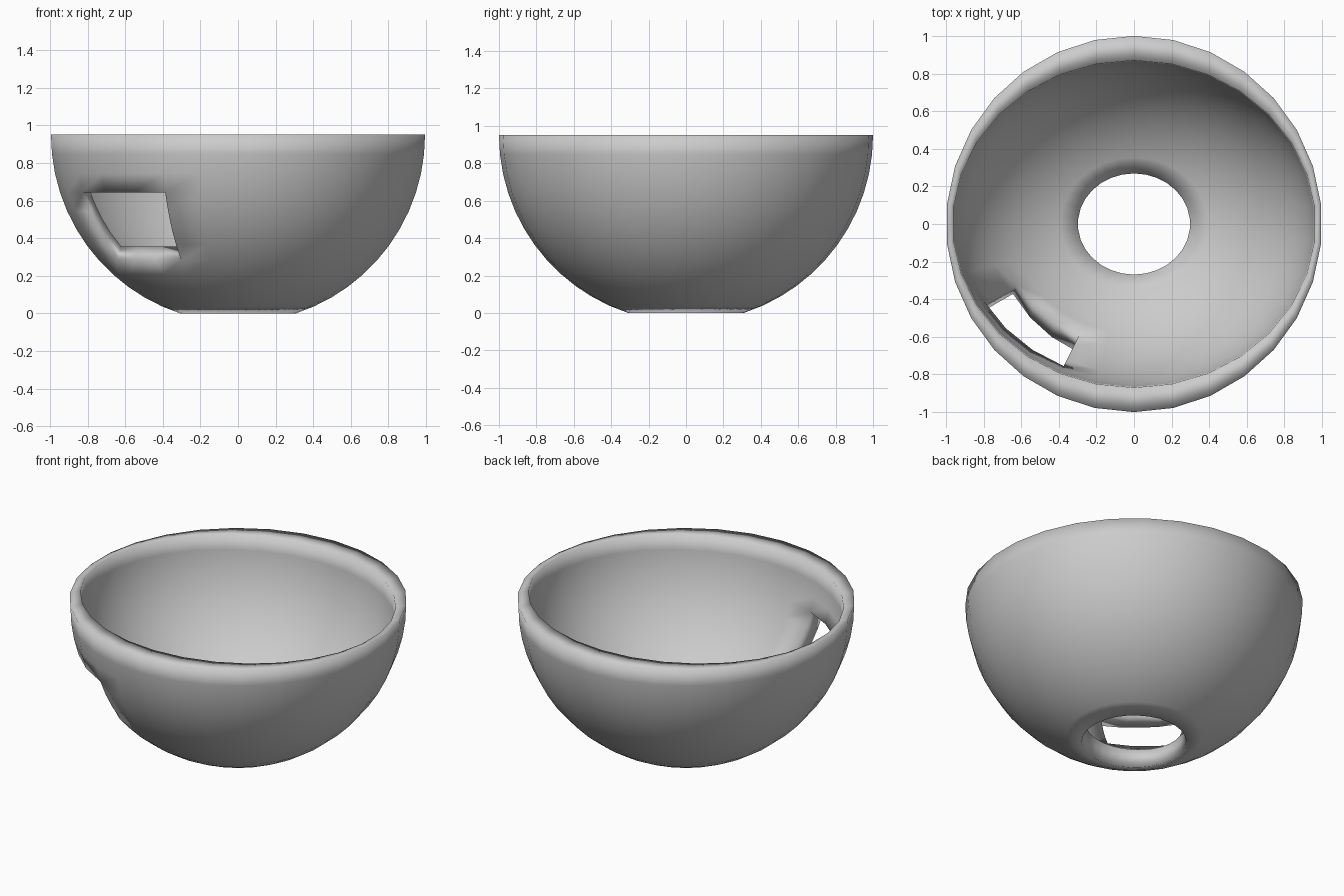
import bpy, bmesh
from math import sin, cos, radians
from mathutils import Vector

if "Cube" in bpy.data.objects:
    bpy.data.objects.remove(bpy.data.objects["Cube"])

SEGS, BANDS, STEP = 30, 12, 6      # 30 sides, 12 bands of 6 degrees below the rim
RIM_Z = sin(radians(72))           # cut so the bottom opening rests on z = 0
INNER = Vector((0.965, 0.87, 0.888))  # inner wall scale about the rim centre

bm = bmesh.new()


def shell(scale):
    """Rings of the lower hemisphere, from rim to bottom opening."""
    rings = []
    for b in range(BANDS + 1):
        e = radians(b * STEP)
        ring = []
        for s in range(SEGS):
            a = radians(s * 360 / SEGS)   # measured from -y towards -x
            ring.append(bm.verts.new((-sin(a) * cos(e) * scale.x,
                                      -cos(a) * cos(e) * scale.y,
                                      RIM_Z - sin(e) * scale.z)))
        rings.append(ring)
    return rings


outer, inner = shell(Vector((1, 1, 1))), shell(INNER)
twin = {o: i for ro, ri in zip(outer, inner) for o, i in zip(ro, ri)}

# Outer and inner walls, leaving the side window open
for b in range(BANDS):
    for s in range(SEGS):
        if 3 <= b < 7 and 2 <= s < 5:
            continue
        t = (s + 1) % SEGS
        quad = [outer[b][s], outer[b][t], outer[b + 1][t], outer[b + 1][s]]
        bm.faces.new(quad)
        bm.faces.new([twin[v] for v in reversed(quad)])

# Close the thickness at rim, bottom opening and window
border = [e for e in bm.edges if e.is_boundary and e.verts[0] in twin]
for e in border:
    u, v = e.verts
    bm.faces.new((u, v, twin[v], twin[u]))

# Drop unused vertices inside the window
bmesh.ops.delete(bm, geom=[v for v in bm.verts if not v.link_faces], context='VERTS')
bmesh.ops.recalc_face_normals(bm, faces=bm.faces[:])
for f in bm.faces:
    f.smooth = True

mesh = bpy.data.meshes.new("bowl")
bm.to_mesh(mesh)
bm.free()
bowl = bpy.data.objects.new("bowl", mesh)
bpy.context.collection.objects.link(bowl)
